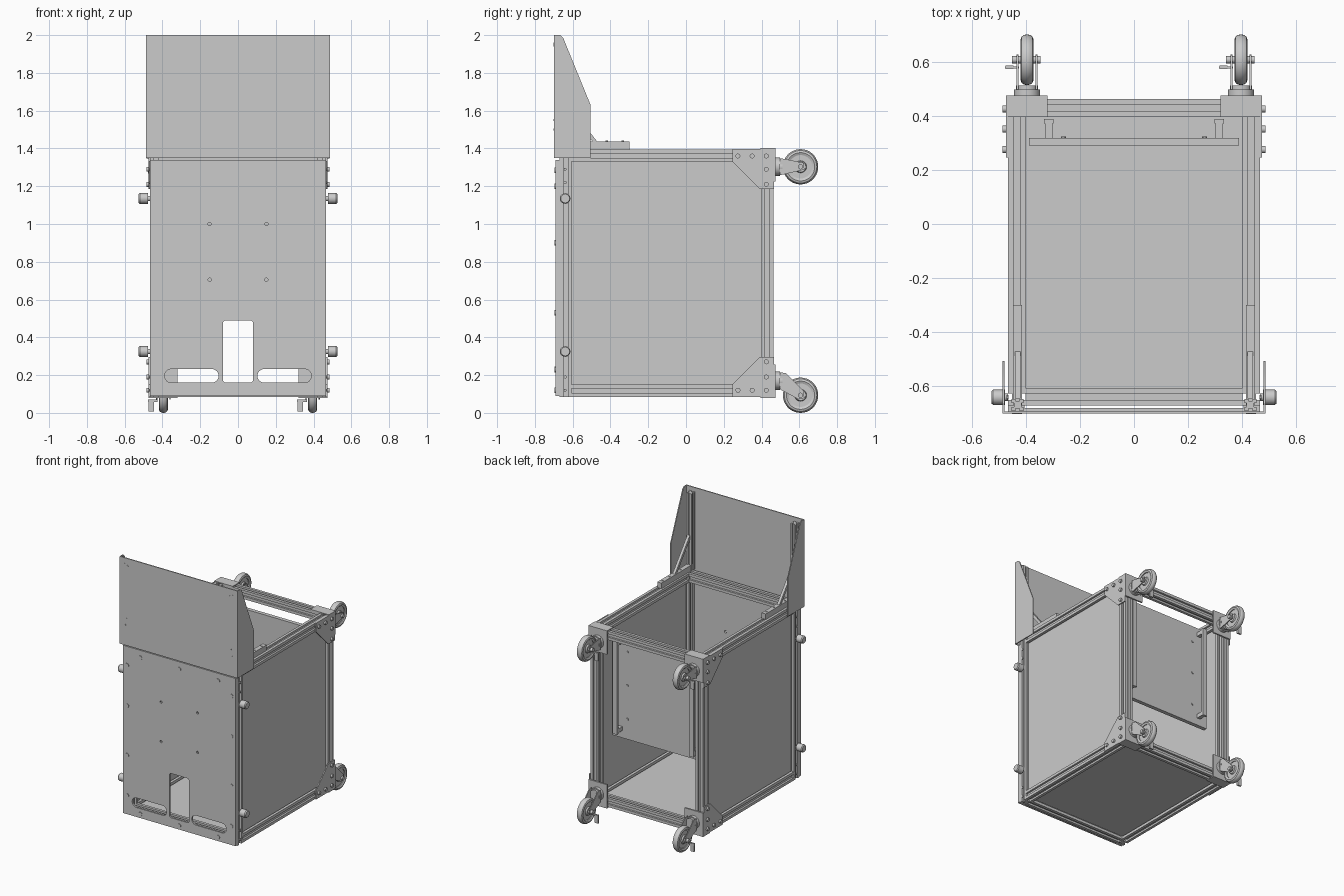
import bpy, bmesh, math
from mathutils import Matrix

if "Cube" in bpy.data.objects:
    bpy.data.objects.remove(bpy.data.objects["Cube"])

# local (u, v, depth) -> world, by the axis the part is extruded along
BASIS = {
    'x': Matrix(((0, 0, 1), (1, 0, 0), (0, 1, 0))),    # u=y v=z
    'y': Matrix(((1, 0, 0), (0, 0, -1), (0, 1, 0))),   # u=x v=z
    'z': Matrix.Identity(3),                           # u=x v=y
}


def add(name, bm):
    bmesh.ops.remove_doubles(bm, verts=bm.verts, dist=1e-5)
    bmesh.ops.recalc_face_normals(bm, faces=bm.faces)
    me = bpy.data.meshes.new(name)
    bm.to_mesh(me)
    bm.free()
    ob = bpy.data.objects.new(name, me)
    bpy.context.collection.objects.link(ob)
    return ob


def extrude(name, axis, loops, a, b):
    """Fill closed 2D loops (inner ones are holes), extruded from a to b."""
    cu = bpy.data.curves.new(name, 'CURVE')
    cu.dimensions, cu.fill_mode, cu.extrude = '2D', 'BOTH', abs(b - a) / 2
    for loop in loops:
        sp = cu.splines.new('POLY')
        sp.points.add(len(loop) - 1)
        for p, (u, v) in zip(sp.points, loop):
            p.co = (u, v, 0, 1)
        sp.use_cyclic_u, sp.use_smooth = True, False
    tmp = bpy.data.objects.new(name, cu)
    me = bpy.data.meshes.new_from_object(tmp)
    bm = bmesh.new()
    bm.from_mesh(me)
    bpy.data.objects.remove(tmp)
    bpy.data.meshes.remove(me)
    mid = (a + b) / 2
    for vert in bm.verts:
        vert.co = BASIS[axis] @ vert.co
        vert.co['xyz'.index(axis)] += mid
    return add(name, bm)


def rect(u0, v0, u1, v1):
    return [(u0, v0), (u1, v0), (u1, v1), (u0, v1)]


def rrect(u0, v0, u1, v1, r, n=6):
    pts = []
    for k, (cu, cv) in enumerate(((u1 - r, v1 - r), (u0 + r, v1 - r), (u0 + r, v0 + r), (u1 - r, v0 + r))):
        for i in range(n + 1):
            t = math.pi / 2 * (k + i / n)
            pts.append((cu + r * math.cos(t), cv + r * math.sin(t)))
    return pts


def circle(u, v, r, n=16):
    return [(u + r * math.cos(2 * math.pi * i / n), v + r * math.sin(2 * math.pi * i / n)) for i in range(n)]


def box(name, x0, x1, y0, y1, z0, z1):
    return extrude(name, 'z', [rect(x0, y0, x1, y1)], z0, z1)


def rail(name, axis, u, v, a, b, h=0.0325, s=0.012, d=0.014):
    """Square slotted profile."""
    side = [(h, -h), (h, -s), (h - d, -s), (h - d, s), (h, s)]
    pts = []
    for _ in range(4):
        pts += [(u + p, v + q) for p, q in side]
        side = [(-q, p) for p, q in side]
    return extrude(name, axis, [pts], a, b)


def lathe_x(name, profile, cx, cy, cz, n=36):
    """Spin (radius, x) profile around an x axis."""
    bm = bmesh.new()
    vs = [bm.verts.new((x, r, 0)) for r, x in profile]
    es = [bm.edges.new((vs[i], vs[(i + 1) % len(vs)])) for i in range(len(vs))]
    bmesh.ops.spin(bm, geom=vs + es, cent=(0, 0, 0), axis=(1, 0, 0), angle=2 * math.pi, steps=n)
    bmesh.ops.translate(bm, verts=bm.verts, vec=(cx, cy, cz))
    return add(name, bm)


ZB, ZT = 0.1175, 1.3625          # bottom and top rail centres
YF, YR, XS = -0.6375, 0.4295, 0.4325

# slotted frame
for s in (1, -1):
    for y in (YF, YR):
        rail('frame_post', 'z', s * XS, y, 0.085, 1.395)
    for z in (ZB, ZT):
        rail('side_rail', 'x', YF + 0.0325, z, 0, 1).name = 'tmp'
        bpy.data.objects.remove(bpy.data.objects['tmp'])
        rail('side_rail', 'y', s * XS, z, YF + 0.0325, YR - 0.0325)
for y in (YF, YR):
    for z in (ZB, ZT):
        rail('cross_rail', 'x', y, z, -0.40, 0.40)

# side and floor panels held in the slots
for s in (1, -1):
    extrude('side_panel', 'x', [rect(-0.612, 0.14, 0.405, 1.34)], s * XS - 0.004, s * XS + 0.004)
box('floor_panel', -0.41, 0.41, -0.612, 0.405, ZB - 0.004, ZB + 0.004)

# front panel with door opening, two slots and small holes
holes = [rrect(-0.08, 0.16, 0.08, 0.49, 0.015, 3)]
holes += [rrect(a, 0.16, a + 0.285, 0.232, 0.0355, 8) for a in (-0.388, 0.103)]
holes += [circle(x, z, 0.009, 12) for x in (-0.15, 0.15) for z in (0.705, 1.0)]
extrude('front_panel', 'y', [rect(-0.465, 0.09, 0.465, 1.34)] + holes, -0.692, -0.679)
for s in (1, -1):
    box('panel_spacer', s * 0.465, s * 0.405, -0.679, -0.67, 0.09, 1.34)
bolts = [(0, 0.12), (0, 1.285)]
for s in (1, -1):
    bolts += [(s * 0.32, 0.12), (s * 0.32, 1.285)] + [(s * 0.43, z) for z in (0.23, 0.53, 0.90, 1.20)]
for x, z in bolts:
    extrude('front_bolt', 'y', [circle(x, z, 0.015)], -0.696, -0.69)

# upper hood: front sheet, tapered cheeks, posts and braces
box('hood_sheet', -0.485, 0.485, -0.70, -0.692, 1.35, 2.0)
cheek = [(-0.698, 1.35), (-0.505, 1.35), (-0.505, 1.63), (-0.65, 1.985), (-0.665, 2.0), (-0.698, 2.0)]
for s in (1, -1):
    extrude('hood_cheek', 'x', [cheek], s * 0.479, s * 0.486)
    rail('hood_post', 'z', s * 0.43, -0.668, 1.395, 1.97, 0.022, 0.007, 0.008)
    box('hood_foot', s * 0.413, s * 0.447, -0.67, -0.30, 1.395, 1.437)
    for y in (-0.335, -0.42, -0.55):
        extrude('foot_bolt', 'z', [circle(s * 0.43, y, 0.007, 10)], 1.435, 1.441)
    extrude('hood_brace', 'x', [[(-0.49, 1.43), (-0.465, 1.43), (-0.645, 1.66), (-0.645, 1.625)]],
            s * 0.42, s * 0.44)
    for x, z in ((0.445, 1.955), (0.42, 1.945), (0.43, 1.55), (0.44, 1.50)):
        extrude('hood_bolt', 'y', [circle(s * x, z, 0.006, 10)], -0.702, -0.698)

# side bumper rollers
for s in (1, -1):
    for z in (0.325, 1.135):
        lathe_x('side_roller', [(0, 0), (0.014, 0), (0.014, 0.012), (0.028, 0.012), (0.028, 0.055),
                                (0.023, 0.062), (0, 0.062)] if s > 0 else
                [(0, 0), (0.014, 0), (0.014, -0.012), (0.028, -0.012), (0.028, -0.055),
                 (0.023, -0.062), (0, -0.062)], s * 0.465, -0.64, z, 24)
    for z in (0.12, 0.19, 1.22, 1.29):
        extrude('post_bolt', 'x', [circle(-0.64, z, 0.008, 10)], s * 0.463, s * 0.47)

# rear corner gussets with bolts, and caster mounting plates
gusset = [(0.245, 1.397), (0.465, 1.397), (0.465, 1.185), (0.39, 1.185), (0.245, 1.33)]
gbolts = [(0.275, 1.36), (0.35, 1.36), (0.425, 1.36), (0.425, 1.29), (0.425, 1.21)]
for s in (1, -1):
    for top in (True, False):
        f = (lambda z: z) if top else (lambda z: 1.48 - z)
        extrude('corner_gusset', 'x', [[(y, f(z)) for y, z in gusset]], s * 0.465, s * 0.473)
        for y, z in gbolts:
            extrude('gusset_bolt', 'x', [circle(y, f(z), 0.013, 12)], s * 0.472, s * 0.485)
        box('caster_mount_plate', s * 0.32, s * 0.473, 0.462, 0.474, f(1.398), f(1.225))
        box('caster_mount_cap', s * 0.32, s * 0.473, 0.395, 0.474, f(1.395), f(1.402))

# swivel casters
tyre = [(0.062, -0.018), (0.075, -0.024), (0.086, -0.020), (0.092, -0.010), (0.0935, 0),
        (0.092, 0.010), (0.086, 0.020), (0.075, 0.024), (0.062, 0.018)]
hub = [(0.0, -0.022), (0.028, -0.022), (0.032, -0.012), (0.064, -0.012),
       (0.064, 0.012), (0.032, 0.012), (0.028, 0.022), (0.0, 0.022)]
for x in (-0.395, 0.395):
    for zw, zm in ((0.0935, 0.17), (1.303, 1.303)):
        yw = 0.6065
        lathe_x('caster_tyre', tyre, x, yw, zw)
        lathe_x('caster_hub', hub, x, yw, zw)
        extrude('caster_axle', 'x', [circle(yw, zw, 0.014, 12)], x - 0.056, x + 0.05)
        extrude('caster_swivel', 'y', [circle(x, zm, 0.048, 24)], 0.472, 0.497)
        extrude('caster_crown', 'y', [circle(x, zm, 0.04, 24)], 0.495, 0.512)
        arm = [(0.497, zm + 0.045), (0.53, zm + 0.04), (yw + 0.018, zw + 0.02),
               (yw + 0.02, zw - 0.015), (yw - 0.01, zw - 0.022), (0.497, zm - 0.045)]
        for s in (1, -1):
            extrude('caster_fork', 'x', [arm], x + s * 0.032, x + s * 0.038)
        # brake pedal on the left of each wheel
        box('brake_lever', x - 0.082, x - 0.03, 0.575, 0.582, zw - 0.035, zw - 0.022)
        box('brake_pedal', x - 0.08, x - 0.05, 0.572, 0.585, zw - 0.085, zw - 0.025)

# hanging rear inner panel with two bolted vertical grips
box('rear_inner_panel', -0.387, 0.387, 0.289, 0.318, 0.55, 1.32)
for s in (1, -1):
    x = s * 0.315
    box('grip_bar', x - 0.018, x + 0.018, 0.372, 0.388, 0.60, 1.29)
    for z in (0.62, 1.27):
        box('grip_standoff', x - 0.014, x + 0.014, 0.317, 0.374, z - 0.015, z + 0.015)
    for z in (0.70, 0.95, 1.2):
        extrude('panel_bolt', 'y', [circle(s * 0.26, z, 0.009, 10)], 0.316, 0.324)

# smooth round parts, keep edges sharp
bpy.ops.object.select_all(action='SELECT')
bpy.context.view_layer.objects.active = bpy.context.selected_objects[0]
bpy.ops.object.shade_smooth_by_angle(angle=math.radians(32))
